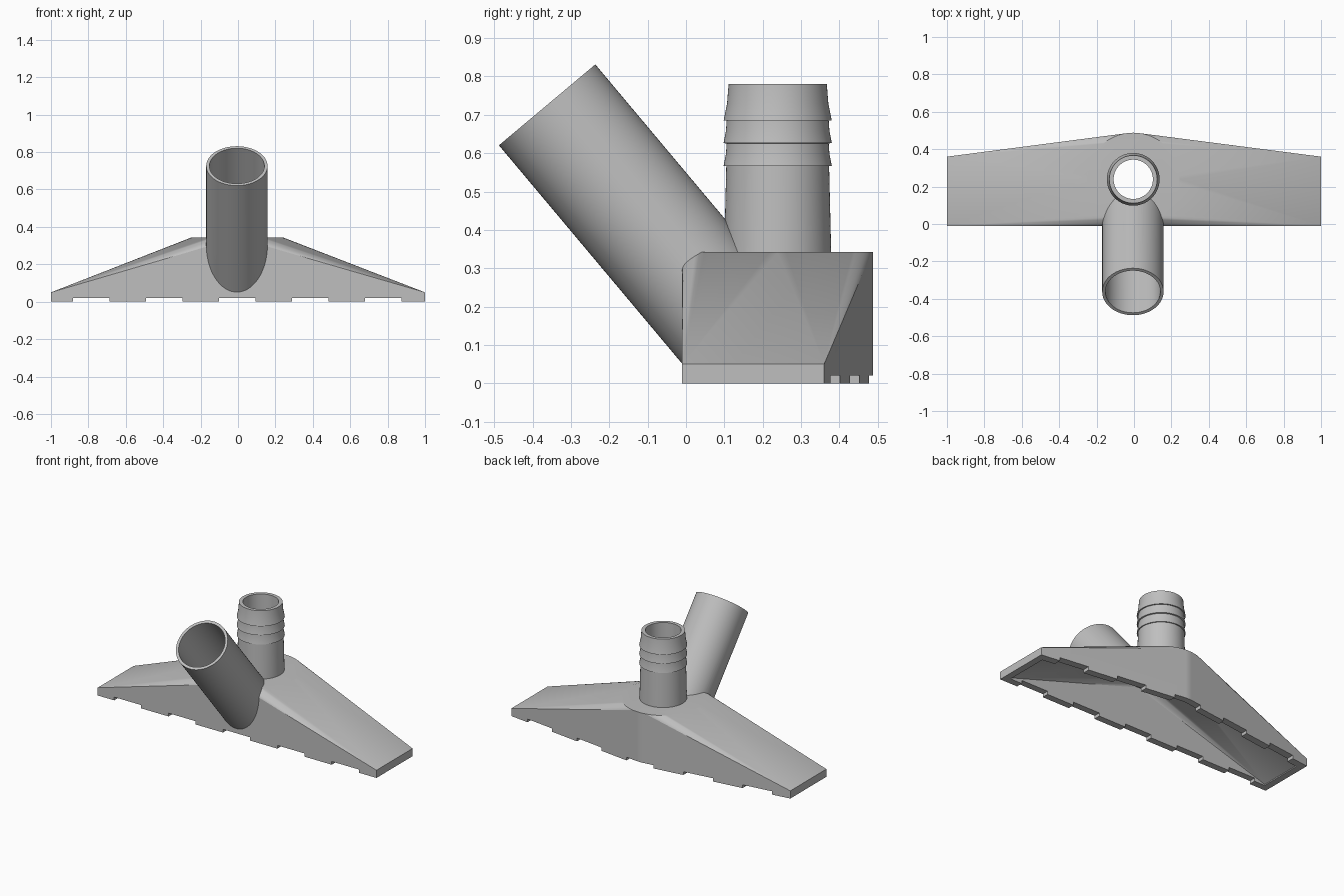
import bpy, bmesh
from math import sin, cos, pi, radians
from mathutils import Matrix, Vector

if "Cube" in bpy.data.objects:
    bpy.data.objects.remove(bpy.data.objects["Cube"])

grey = bpy.data.materials.new("light grey plastic")
grey.use_nodes = True
colour = (0.52, 0.52, 0.52, 1)
grey.diffuse_color = colour
grey.node_tree.nodes["Principled BSDF"].inputs["Base Color"].default_value = colour

SEG = 72
CX, CY = -0.004, 0.239      # axis of the upright spigot and the round crown


def finish(name, bm):
    bmesh.ops.recalc_face_normals(bm, faces=bm.faces)
    mesh = bpy.data.meshes.new(name)
    bm.to_mesh(mesh)
    bm.free()
    ob = bpy.data.objects.new(name, mesh)
    bpy.context.collection.objects.link(ob)
    mesh.materials.append(grey)
    return ob


def hull(name, inset, bottom):
    """Low flat ends stretched up to a round crown."""
    bm = bmesh.new()
    for x in (-1 + inset, 1 - inset):
        for y in (-0.01 + inset, 0.36 - inset):
            for z in (bottom, 0.05 - inset):
                bm.verts.new((x, y, z))
    r = 0.249 - inset
    for i in range(SEG):
        a = 2 * pi * i / SEG
        for z in (bottom, 0.342 - inset):
            bm.verts.new((CX + r * cos(a), CY + r * sin(a), z))
    res = bmesh.ops.convex_hull(bm, input=bm.verts)
    loose = {g for g in res["geom_interior"] + res["geom_unused"]
             if isinstance(g, bmesh.types.BMVert)}
    bmesh.ops.delete(bm, geom=list(loose), context="VERTS")
    bmesh.ops.dissolve_limit(bm, angle_limit=0.002, verts=bm.verts, edges=bm.edges)
    return finish(name, bm)


def lathe(name, profile, matrix):
    """Revolve a closed loop of (radius, height) points."""
    bm = bmesh.new()
    rings = [[bm.verts.new((r * cos(2 * pi * i / SEG), r * sin(2 * pi * i / SEG), z))
              for i in range(SEG)] for r, z in profile]
    for k, ring in enumerate(rings):
        nxt = rings[(k + 1) % len(rings)]
        for i in range(SEG):
            j = (i + 1) % SEG
            bm.faces.new((ring[i], ring[j], nxt[j], nxt[i]))
    bm.transform(matrix)
    return finish(name, bm)


def box(name, lo, hi):
    bm = bmesh.new()
    lo, hi = Vector(lo), Vector(hi)
    size = Matrix.Diagonal((*(hi - lo), 1))
    bmesh.ops.create_cube(bm, size=1, matrix=Matrix.Translation((lo + hi) / 2) @ size)
    return finish(name, bm)


def rod(name, radius, z0, z1):
    bm = bmesh.new()
    bmesh.ops.create_cone(bm, cap_ends=True, segments=SEG, radius1=radius, radius2=radius,
                          depth=z1 - z0, matrix=Matrix.Translation((CX, CY, (z0 + z1) / 2)))
    return finish(name, bm)


def activate(ob):
    bpy.ops.object.select_all(action="DESELECT")
    ob.select_set(True)
    bpy.context.view_layer.objects.active = ob


def cut(ob, cutter):
    activate(ob)
    mod = ob.modifiers.new("cut", "BOOLEAN")
    mod.operation, mod.solver, mod.object = "DIFFERENCE", "EXACT", cutter
    bpy.ops.object.modifier_apply(modifier=mod.name)
    bpy.data.objects.remove(cutter)


# Thick-walled nozzle body, open below, with notches along both long rims
body = hull("nozzle_body", 0, 0)
cut(body, hull("cavity_cutter", 0.043, -0.05))
cut(body, rod("body_bore_cutter", 0.105, 0.2, 0.5))
for k in range(-2, 3):
    x = CX + 0.39 * k
    cut(body, box("notch_cutter", (x - 0.097, -0.2, -0.1), (x + 0.097, 0.7, 0.021)))

# Slanted pipe, trimmed where it meets the body and the spigot bore
place = Matrix.Translation((CX - 0.002, -0.362, 0.726)) @ Matrix.Rotation(radians(40), 4, "X")
pipe = lathe("slanted_pipe", [(0.164, 0), (0.164, -0.78), (0.147, -0.78), (0.147, 0)], place)
cut(pipe, hull("pipe_end_cutter", 0, 0))
cut(pipe, rod("pipe_bore_cutter", 0.106, 0.2, 1))

# Upright hose spigot with three barbs
outer = [(0.14, 0.32), (0.139, 0.36), (0.134, 0.567)]
for z in (0.567, 0.627):
    outer += [(0.141, z), (0.135, z + 0.03), (0.133, z + 0.058)]
outer += [(0.141, 0.685), (0.132, 0.73), (0.128, 0.78)]
spigot = lathe("hose_spigot", outer + [(0.105, 0.78), (0.105, 0.32)],
               Matrix.Translation((CX, CY, 0)))

for ob in (body, pipe, spigot):
    activate(ob)
    bpy.ops.object.shade_smooth_by_angle(angle=radians(30))

# Crisp borders between the upright walls and the sloping roof
bm = bmesh.new()
bm.from_mesh(body.data)
for e in bm.edges:
    if len({abs(f.normal.z) < 0.01 for f in e.link_faces}) == 2:
        e.smooth = False
bm.to_mesh(body.data)
bm.free()
weighted = body.modifiers.new("even_shading", "WEIGHTED_NORMAL")
weighted.keep_sharp = True
